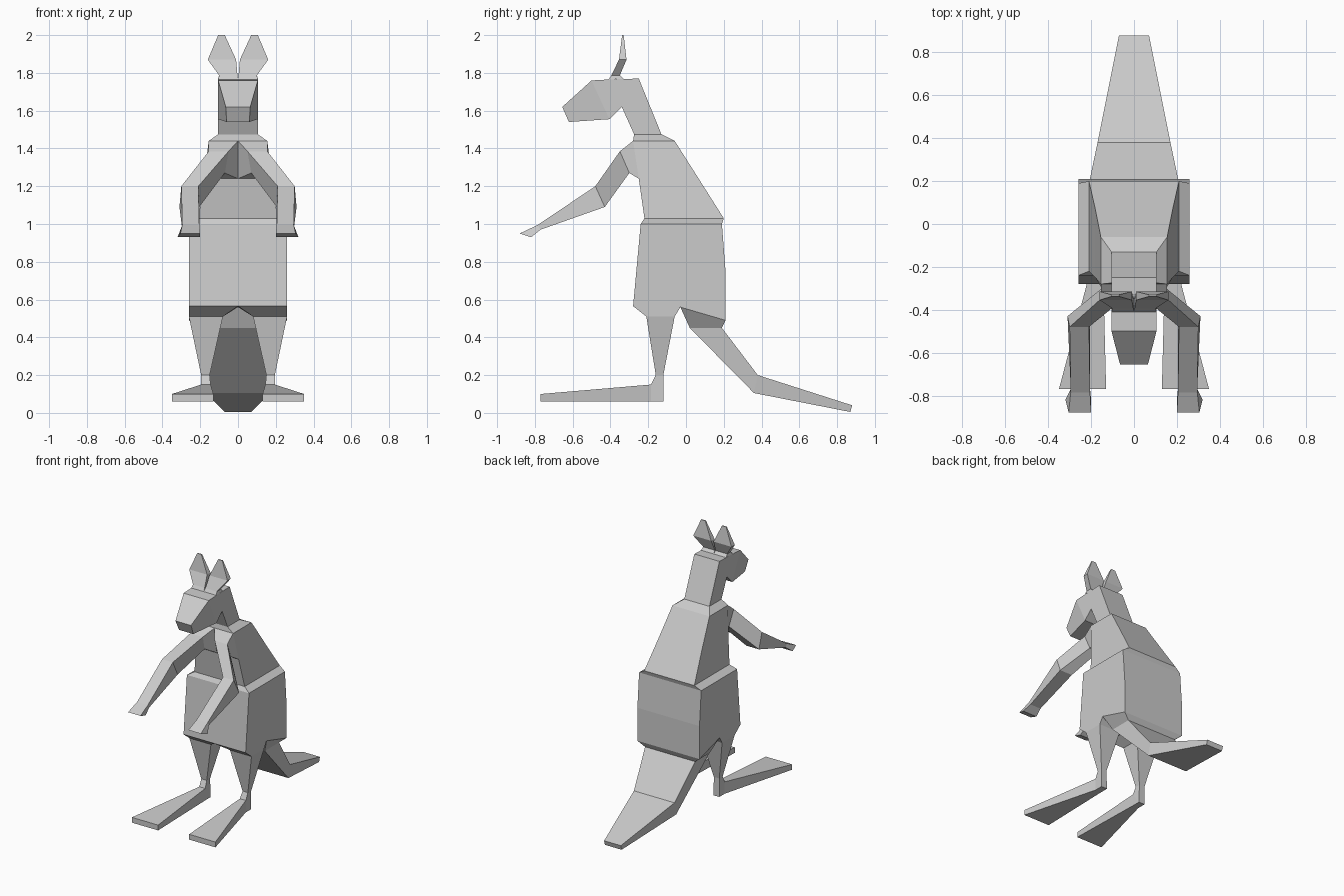
import bpy, bmesh


def loft(name, rings, mirror=False, cap=True):
    """Skin four-sided rings: (point p, point q, x range at p, [x range at q]); points are (y, z)."""
    bm = bmesh.new()
    loops = []
    for p, q, xp, *rest in rings:
        xq = rest[0] if rest else xp
        loops.append([bm.verts.new(c) for c in (
            (xp[0], *p), (xp[1], *p), (xq[1], *q), (xq[0], *q))])
    for a, b in zip(loops, loops[1:]):
        for i in range(4):
            j = (i + 1) % 4
            bm.faces.new((a[i], a[j], b[j], b[i]))
    if cap:
        bm.faces.new(loops[-1])
    # rings that share an edge collapse into triangles here
    bmesh.ops.remove_doubles(bm, verts=bm.verts, dist=0.001)
    bmesh.ops.recalc_face_normals(bm, faces=bm.faces)
    mesh = bpy.data.meshes.new(name)
    bm.to_mesh(mesh)
    bm.free()
    ob = bpy.data.objects.new(name, mesh)
    bpy.context.collection.objects.link(ob)
    if mirror:
        mod = ob.modifiers.new("Mirror", 'MIRROR')
        mod.use_mirror_merge = False
    return ob


def w(half):
    return (-half, half)


# Hips, chest and shoulders
loft("body", [
    ((-0.28, 0.565), (-0.03, 0.56), w(0.26)),
    ((-0.28, 0.565), (0.21, 0.74), w(0.26)),
    ((-0.24, 1.0), (0.19, 1.0), w(0.26)),
    ((-0.22, 1.03), (0.20, 1.03), w(0.21)),
    ((-0.25, 1.24), (0.067, 1.24), w(0.18)),
    ((-0.28, 1.44), (-0.06, 1.44), w(0.155)),
    ((-0.275, 1.475), (-0.13, 1.475), w(0.105)),
], cap=False)

# Neck, head and tapered snout
loft("head", [
    ((-0.275, 1.475), (-0.13, 1.475), w(0.105)),
    ((-0.34, 1.62), (-0.25, 1.77), w(0.105)),
    ((-0.405, 1.555), (-0.41, 1.765), w(0.105)),
    ((-0.405, 1.555), (-0.50, 1.76), w(0.105)),
    ((-0.62, 1.54), (-0.655, 1.62), w(0.06), w(0.065)),
])

# Ears
loft("ears", [
    ((-0.41, 1.765), (-0.33, 1.768), (0, 0.105)),
    ((-0.395, 1.787), (-0.35, 1.787), (0.003, 0.10)),
    ((-0.355, 1.87), (-0.315, 1.87), (0.01, 0.16)),
    ((-0.338, 2.0), (-0.33, 2.0), (0.07, 0.105)),
], mirror=True)

# Arms with hands
loft("arms", [
    ((-0.28, 1.44), (-0.25, 1.24), (0, 0.155), (0, 0.18)),
    ((-0.35, 1.385), (-0.30, 1.27), (0.05, 0.155), (0.07, 0.15)),
    ((-0.48, 1.20), (-0.43, 1.09), (0.21, 0.30), (0.205, 0.31)),
    ((-0.785, 0.995), (-0.77, 0.97), (0.205, 0.295)),
    ((-0.88, 0.95), (-0.82, 0.93), (0.20, 0.305), (0.20, 0.32)),
], mirror=True)

# Legs with long feet
loft("legs", [
    ((-0.28, 0.565), (-0.03, 0.56), (0, 0.26)),
    ((-0.21, 0.51), (-0.06, 0.51), (0.08, 0.26)),
    ((-0.16, 0.20), (-0.12, 0.20), (0.15, 0.195)),
    ((-0.185, 0.15), (-0.12, 0.06), (0.145, 0.195)),
    ((-0.185, 0.15), (-0.185, 0.06), (0.145, 0.195)),
    ((-0.77, 0.10), (-0.77, 0.06), (0.13, 0.35)),
], mirror=True)

# Tail
loft("tail", [
    ((-0.03, 0.56), (0.21, 0.74), w(0.26)),
    ((-0.03, 0.56), (0.21, 0.49), w(0.26)),
    ((0.02, 0.45), (0.19, 0.45), w(0.21)),
    ((0.36, 0.105), (0.38, 0.20), w(0.17)),
    ((0.87, 0.005), (0.88, 0.04), w(0.07)),
])
